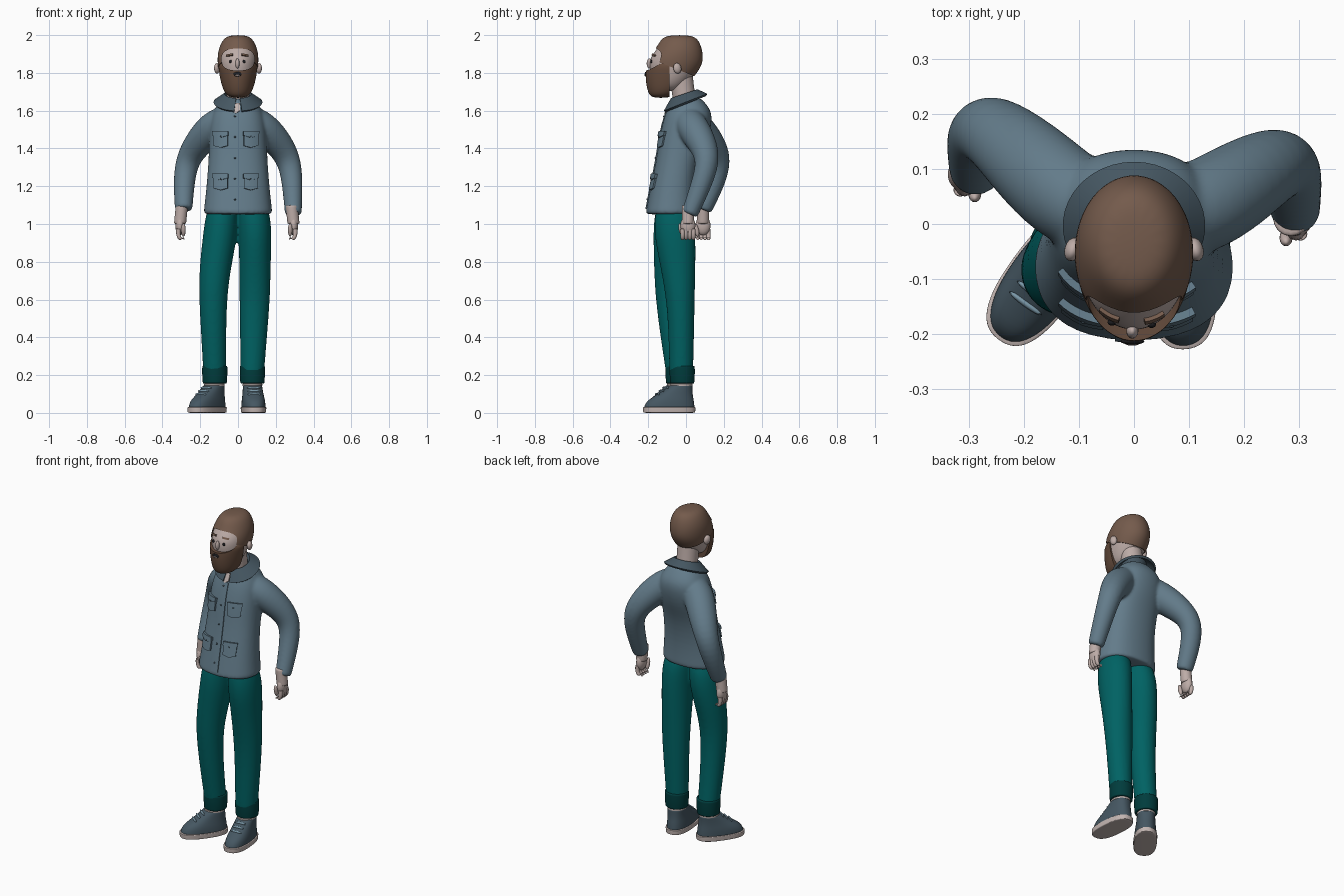
import bpy, bmesh, math
from mathutils import Vector, Matrix
from mathutils.bvhtree import BVHTree

cube = bpy.data.objects.get("Cube")
if cube:
    bpy.data.objects.remove(cube)
made = []


def material(name, r, g, b):
    m = bpy.data.materials.new(name)
    m.use_nodes = True
    m.diffuse_color = (r, g, b, 1)
    bsdf = m.node_tree.nodes["Principled BSDF"]
    bsdf.inputs["Base Color"].default_value = (r, g, b, 1)
    bsdf.inputs["Roughness"].default_value = .8
    return m


JACKET = material("slate blue", .125, .2, .255)
NAVY = material("dark slate", .06, .095, .122)
LACE = material("pale blue", .2, .32, .4)
TEAL = material("teal", 0, .122, .125)
CUFF = material("dark teal", 0, .045, .046)
HAIR = material("brown hair", .175, .104, .072)
BEARD = material("dark brown", .13, .072, .046)
SKIN = material("pale skin", .51, .415, .39)
SOLE = material("off white", .54, .46, .44)
BLACK = material("near black", .012, .012, .014)


def add(name, bm, mat):
    """Link a bmesh as a new object."""
    me = bpy.data.meshes.new(name)
    bm.to_mesh(me)
    bm.free()
    me.materials.append(mat)
    ob = bpy.data.objects.new(name, me)
    bpy.context.collection.objects.link(ob)
    made.append(ob)
    return ob


def bake(ob):
    """Apply all modifiers of an object."""
    dg = bpy.context.evaluated_depsgraph_get()
    ob.data = bpy.data.meshes.new_from_object(ob.evaluated_get(dg))
    ob.modifiers.clear()
    return ob


def drop(ob):
    made.remove(ob)
    bpy.data.objects.remove(ob)


def soft(v, power):
    return math.copysign(abs(v) ** power, v)


def tube(name, stations, mat, upright=True, crisp=True, sides=16, power=1):
    """Smooth loft through stations (x, y, z, rx[, ry]); a low power squares the section."""
    st = [tuple(s) if len(s) == 5 else (*s, s[3]) for s in stations]
    if crisp:
        near = lambda a, b: tuple(p + (q - p) * .05 for p, q in zip(a, b))
        st = [st[0], near(st[0], st[1])] + st[1:-1] + [near(st[-1], st[-2]), st[-1]]
    shrink = (2 + math.cos(2 * math.pi / sides)) / 3
    turn = [2 * math.pi * k / sides for k in range(sides)]
    bm = bmesh.new()
    rings = []
    for i, s in enumerate(st):
        c = Vector(s[:3])
        a, b = st[max(i - 1, 0)], st[min(i + 1, len(st) - 1)]
        t = Vector((0, 0, 1)) if upright else (Vector(b[:3]) - Vector(a[:3])).normalized()
        u = Vector((1, 0, 0))
        u = (u - t * u.dot(t)).normalized()
        v = t.cross(u)
        rings.append([bm.verts.new(c + (u * s[3] * soft(math.cos(w), power)
                                        + v * s[4] * soft(math.sin(w), power)) / shrink) for w in turn])
    for lo, hi in zip(rings, rings[1:]):
        for k in range(sides):
            j = (k + 1) % sides
            bm.faces.new((lo[k], lo[j], hi[j], hi[k]))
    bm.faces.new(rings[0][::-1])
    bm.faces.new(rings[-1])
    bmesh.ops.recalc_face_normals(bm, faces=bm.faces)
    ob = add(name, bm, mat)
    ob.modifiers.new("smooth", "SUBSURF").levels = 2
    return bake(ob)


def blob(name, centre, radii, mat, pitch=0, yaw=0):
    """Scaled and turned ball."""
    bm = bmesh.new()
    bmesh.ops.create_uvsphere(bm, u_segments=16, v_segments=10, radius=1)
    turn = Matrix.Rotation(yaw, 4, "Z") @ Matrix.Rotation(pitch, 4, "X")
    bm.transform(Matrix.Translation(centre) @ turn @ Matrix.Diagonal((*radii, 1)))
    return add(name, bm, mat)


def fuse(name, parts):
    """Blend overlapping parts into one soft skin."""
    bm = bmesh.new()
    for p in parts:
        bm.from_mesh(p.data)
    mat = parts[0].data.materials[0]
    for p in parts:
        drop(p)
    ob = add(name, bm, mat)
    mod = ob.modifiers.new("skin", "REMESH")
    mod.mode, mod.voxel_size = "VOXEL", .008
    mod = ob.modifiers.new("relax", "SMOOTH")
    mod.factor, mod.iterations = .5, 6
    bake(ob)
    ob.data.materials.clear()
    ob.data.materials.append(mat)
    return ob


def surface(ob):
    """Depth of an object's front surface at (x, z)."""
    tree = BVHTree.FromObject(ob, bpy.context.evaluated_depsgraph_get())

    def depth(x, z):
        hit = tree.ray_cast(Vector((x, -1, z)), Vector((0, 1, 0)))[0]
        return hit.y if hit else -.1
    return depth


def plate(name, depth, x, z, w, h, mat, thick=.008, point=0, tilt=0):
    """Thin plate hugging a front surface; point pulls down the lower middle."""
    n = 8
    bm = bmesh.new()
    rows = []
    for i in range(n + 1):
        row = []
        for j in range(n + 1):
            a, b = j / n - .5, i / n - .5
            px = x + a * w
            pz = z + b * h + tilt * a - point * (.5 - b) * (1 - abs(2 * a))
            row.append(bm.verts.new((px, depth(px, pz) - thick * .45, pz)))
        rows.append(row)
    for lo, hi in zip(rows, rows[1:]):
        for j in range(n):
            bm.faces.new((lo[j], lo[j + 1], hi[j + 1], hi[j]))
    ob = add(name, bm, mat)
    mod = ob.modifiers.new("thickness", "SOLIDIFY")
    mod.thickness, mod.offset = thick, 0
    return bake(ob)


# Jacket body and sleeves
body = tube("torso", [(0, -.08, 1.05, .182, .135), (0, -.068, 1.2, .165, .118),
                      (0, -.04, 1.35, .154, .114), (0, -.012, 1.45, .152, .13),
                      (0, .01, 1.55, .148, .129), (0, .016, 1.61, .126, .114),
                      (0, .002, 1.665, .08, .076)], JACKET, power=.86)
arms = [tube("right_sleeve", [(-.07, .02, 1.545, .08), (-.13, .055, 1.515, .087), (-.2, .122, 1.44, .08),
                              (-.265, .18, 1.35, .064), (-.286, .16, 1.24, .058),
                              (-.288, .09, 1.075, .046)], JACKET, upright=False),
        tube("left_sleeve", [(.07, .015, 1.545, .08), (.13, .032, 1.515, .085), (.205, .08, 1.44, .079),
                             (.27, .12, 1.345, .064), (.288, .09, 1.23, .056),
                             (.293, .018, 1.05, .044)], JACKET, upright=False)]
jacket = fuse("jacket", [body] + arms)
front = surface(jacket)

# Placket, buttons and pockets
mid = -.012
plate("placket", front, mid, 1.335, .045, .51, JACKET, .006)
for i in range(5):
    z = 1.13 + i * .11
    blob("button", (mid - .004, front(mid, z) - .006, z), (.005, .004, .005), NAVY)
for side in (-1, 1):
    for z in (1.453, 1.228):
        x = mid + side * .08
        plate("pocket", front, x, z - .005, .074, .068, JACKET, .01, .01)
        plate("pocket_flap", front, x, z + .026, .08, .022, JACKET, .016, .012)
        blob("pocket_button", (x, front(x, z) - .012, z + .012), (.004, .004, .004), NAVY)
plate("shirt_front", front, mid, 1.62, .045, .04, SOLE, .008, .015)

# Folded collar, open at the front
bm = bmesh.new()
last = None
for k in range(41):
    a = math.radians(-90 + 9 + k * 342 / 40)
    c, s = math.cos(a), math.sin(a)
    ring = [bm.verts.new((rx * c, y + ry * s, z + slope * s)) for rx, ry, y, z, slope in
            ((.066, .066, -.01, 1.645, .02), (.074, .074, -.008, 1.676, .024), (.12, .106, 0, 1.635, .042))]
    if last:
        for m in range(2):
            bm.faces.new((last[m], ring[m], ring[m + 1], last[m + 1]))
    last = ring
collar = add("collar", bm, NAVY)
collar.modifiers.new("thickness", "SOLIDIFY").thickness = .014
bake(collar)

# Trousers
legs = [tube("right_leg", [(-.078, -.072, 1.1, .075, .08), (-.088, -.065, 1.03, .086, .104),
                           (-.096, -.065, .93, .09, .108), (-.116, -.075, .8, .085, .094),
                           (-.132, -.088, .65, .076, .077), (-.13, -.074, .45, .067, .068),
                           (-.123, -.042, .2, .06, .062)], TEAL),
        tube("left_leg", [(.078, -.072, 1.1, .075, .08), (.086, -.063, 1.03, .086, .104),
                          (.091, -.058, .93, .087, .108), (.09, -.045, .8, .083, .095),
                          (.089, -.03, .62, .081, .076), (.084, -.025, .45, .073, .068),
                          (.075, -.025, .2, .062, .062)], TEAL)]
fuse("trousers", legs)

# Cuffs, ankles and shoes
for label, x, y, turn in (("right", -.123, -.042, -36), ("left", .076, -.02, 5)):
    tube(label + "_cuff", [(x, y, .155, .063), (x, y, .2, .067), (x, y, .25, .066)], CUFF)
    tube(label + "_ankle", [(x, y, .09, .046), (x, y, .18, .05)], SKIN)
    shoe = [tube(label + "_sole", [(0, -.069, 0, .064, .137), (0, -.069, .032, .066, .139)],
                 SOLE, sides=24, power=.78),
            tube(label + "_shoe", [(0, -.069, .028, .062, .134), (0, -.064, .065, .061, .125),
                                   (0, -.036, .1, .054, .09), (0, -.004, .148, .05, .057)],
                 NAVY, sides=24, power=.85),
            tube(label + "_shoe_trim", [(0, -.004, .142, .052, .059), (0, -.004, .155, .052, .059)], SOLE)]
    for i in range(3):
        shoe.append(blob(label + "_lace", (0, -.078 - i * .024, .133 - i * .017), (.036, .006, .008), LACE))
    place = Matrix.Translation((x, y, 0)) @ Matrix.Rotation(math.radians(turn), 4, "Z")
    for part in shoe:
        part.data.transform(place)

# Hands with curled fingers
for label, s, x, y in (("right", -1, -.307, .09), ("left", 1, .294, .01)):
    tube(label + "_wrist", [(x - s * .01, y, 1.1, .032), (x, y, 1.0, .032)], SKIN)
    blob(label + "_palm", (x, y, .992), (.025, .04, .052), SKIN)
    for i in range(4):
        fy = y - .028 + i * .019
        tube(label + "_finger", [(x + s * .008, fy, .975, .012), (x + s * .01, fy, .938, .012),
                                 (x - s * .004, fy, .916, .011), (x - s * .022, fy, .924, .009)],
             SKIN, upright=False, sides=8)
    blob(label + "_thumb", (x - s * .018, y - .035, .968), (.012, .013, .036), SKIN, .25)

# Neck, head and ears
tube("neck", [(0, 0, 1.6, .062), (0, -.015, 1.7, .06), (0, -.03, 1.82, .062)], SKIN)
skull = [(-.1, 1.7, .05, .06), (-.08, 1.76, .085, .1), (-.06, 1.83, .099, .134), (-.053, 1.88, .102, .137),
         (-.037, 1.93, .095, .114), (-.034, 1.97, .07, .09), (-.035, 1.988, .034, .048)]
head = tube("head", [(0, y, z, rx, ry) for y, z, rx, ry in skull], SKIN, crisp=False)
for s in (-1, 1):
    blob("ear", (s * .111, -.046, 1.824), (.015, .022, .028), SKIN, .2, s * .3)


def trim(ob, point, normal):
    """Slice off everything behind a plane and close the cut."""
    bm = bmesh.new()
    bm.from_mesh(ob.data)
    bmesh.ops.bisect_plane(bm, geom=bm.verts[:] + bm.edges[:] + bm.faces[:], plane_co=point,
                           plane_no=normal, clear_inner=True)
    bmesh.ops.holes_fill(bm, edges=[e for e in bm.edges if e.is_boundary])
    bm.to_mesh(ob.data)
    bm.free()


def cut_face_window(ob):
    """Remove a rounded window so the face shows."""
    bm = bmesh.new()
    turn = [k * math.pi / 20 for k in range(40)]
    face = bm.faces.new([bm.verts.new((.087 * soft(math.cos(w), .75), -.5, 1.871 + .058 * soft(math.sin(w), .75)))
                         for w in turn])
    for v in bmesh.ops.extrude_face_region(bm, geom=[face])["geom"]:
        if isinstance(v, bmesh.types.BMVert):
            v.co.y = -.1
    bmesh.ops.recalc_face_normals(bm, faces=bm.faces)
    cutter = add("window_cutter", bm, SKIN)
    cutter.hide_render = True
    mod = ob.modifiers.new("window", "BOOLEAN")
    mod.object, mod.operation, mod.solver = cutter, "DIFFERENCE", "EXACT"
    bake(ob)
    mat = ob.data.materials[0]
    ob.data.materials.clear()
    ob.data.materials.append(mat)
    ob.data.polygons.foreach_set("material_index", [0] * len(ob.data.polygons))
    drop(cutter)


# Hair, trimmed from nape to temple
hair = tube("hair", [(0, y, z + (.012 if z > 1.95 else 0), rx + .007, ry + .007)
                     for y, z, rx, ry in skull], HAIR, crisp=False)
trim(hair, (0, 0, 1.8), (0, .4, 1))
cut_face_window(hair)

# Beard, wrapping the jaw in front of the ears
beard = tube("beard", [(0, -.135, 1.667, .04, .045), (0, -.11, 1.695, .074, .092), (0, -.08, 1.76, .093, .134),
                       (0, -.066, 1.82, .104, .147), (0, -.06, 1.872, .107, .142)], BEARD, crisp=False)
trim(beard, (0, -.088, 1.8), (0, -1, 0))
cut_face_window(beard)

# Facial features
face, chin = surface(head), surface(beard)
for s in (-1, 1):
    x = s * .036 - .004
    blob("eye", (x, face(x, 1.86), 1.86), (.008, .006, .009), BLACK)
    plate("eyebrow", face, s * .04 - .004, 1.894, .034, .009, HAIR, .009, 0, -s * .006)
blob("nose", (-.003, face(0, 1.85) - .003, 1.85), (.011, .014, .027), SKIN)
blob("mouth", (-.003, chin(0, 1.793), 1.793), (.022, .006, .012), BLACK)
blob("lip", (-.003, chin(0, 1.788) - .003, 1.787), (.014, .005, .005), SKIN)

# Smooth shading with sharp creases kept
bpy.ops.object.select_all(action="DESELECT")
for ob in made:
    ob.select_set(True)
bpy.context.view_layer.objects.active = made[0]
bpy.ops.object.shade_smooth_by_angle(angle=math.radians(50))
